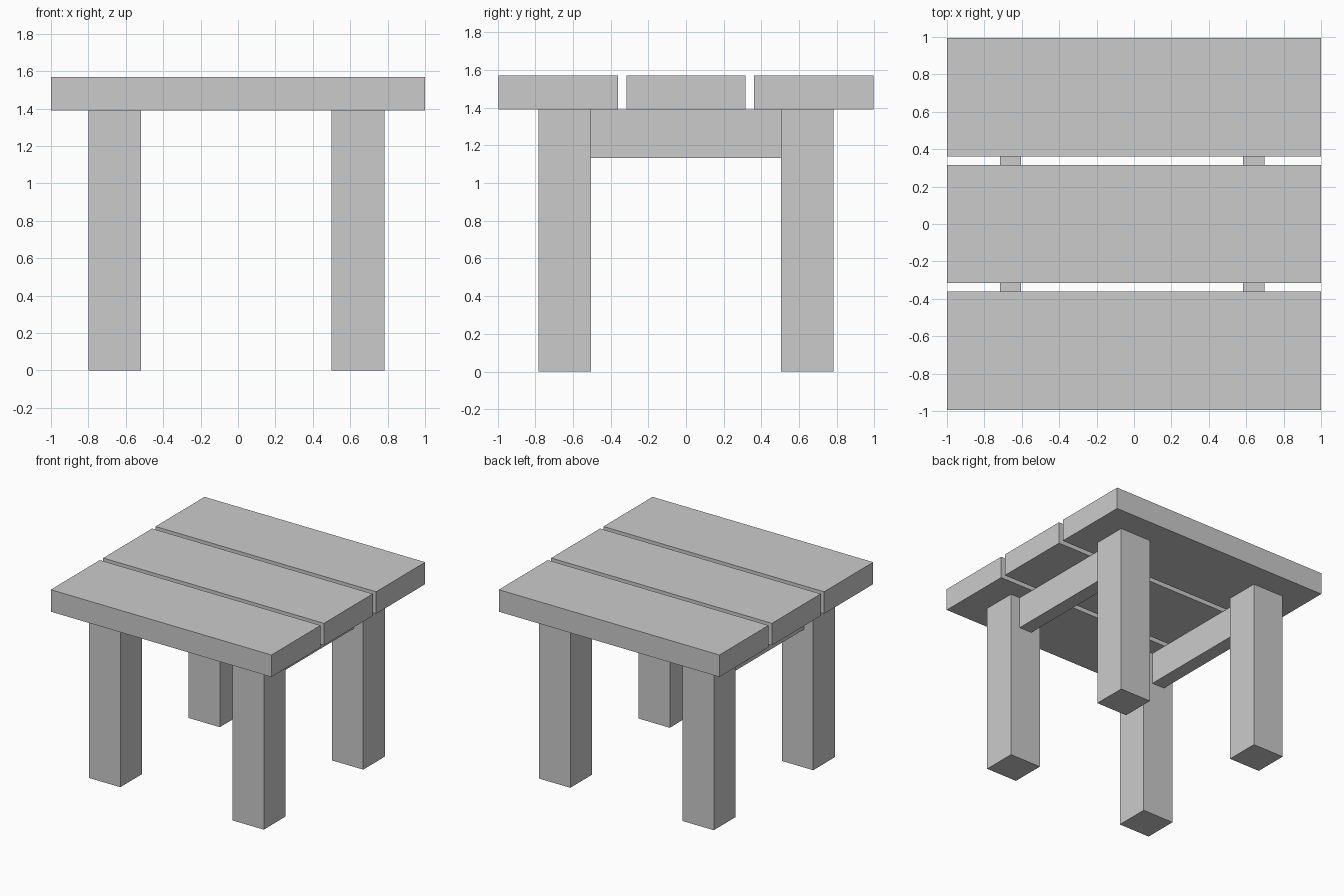
import bpy

if "Cube" in bpy.data.objects:
    bpy.data.objects.remove(bpy.data.objects["Cube"])


def box(name, x, y, z):
    """Box from (min, max) ranges along each axis."""
    bpy.ops.mesh.primitive_cube_add(
        size=1, location=[(a + b) / 2 for a, b in (x, y, z)])
    ob = bpy.context.object
    ob.name = name
    ob.scale = [b - a for a, b in (x, y, z)]
    bpy.ops.object.transform_apply(location=False, rotation=False, scale=True)
    return ob


UNDERSIDE, TOP = 1.39, 1.57

# Three tabletop planks with narrow gaps
for name, y in (("front_plank", (-0.995, -0.36)),
                ("middle_plank", (-0.316, 0.316)),
                ("back_plank", (0.36, 0.995))):
    box(name, (-1, 1), y, (UNDERSIDE, TOP))

# Each side: a front and back leg joined by a rail under the planks
for side, cx in (("left", -0.659), ("right", 0.641)):
    leg_x = (cx - 0.141, cx + 0.141)
    box(f"front_{side}_leg", leg_x, (-0.783, -0.504), (0, UNDERSIDE))
    box(f"back_{side}_leg", leg_x, (0.504, 0.783), (0, UNDERSIDE))
    box(f"{side}_rail", (cx - 0.058, cx + 0.056), (-0.504, 0.504),
        (1.132, UNDERSIDE))
